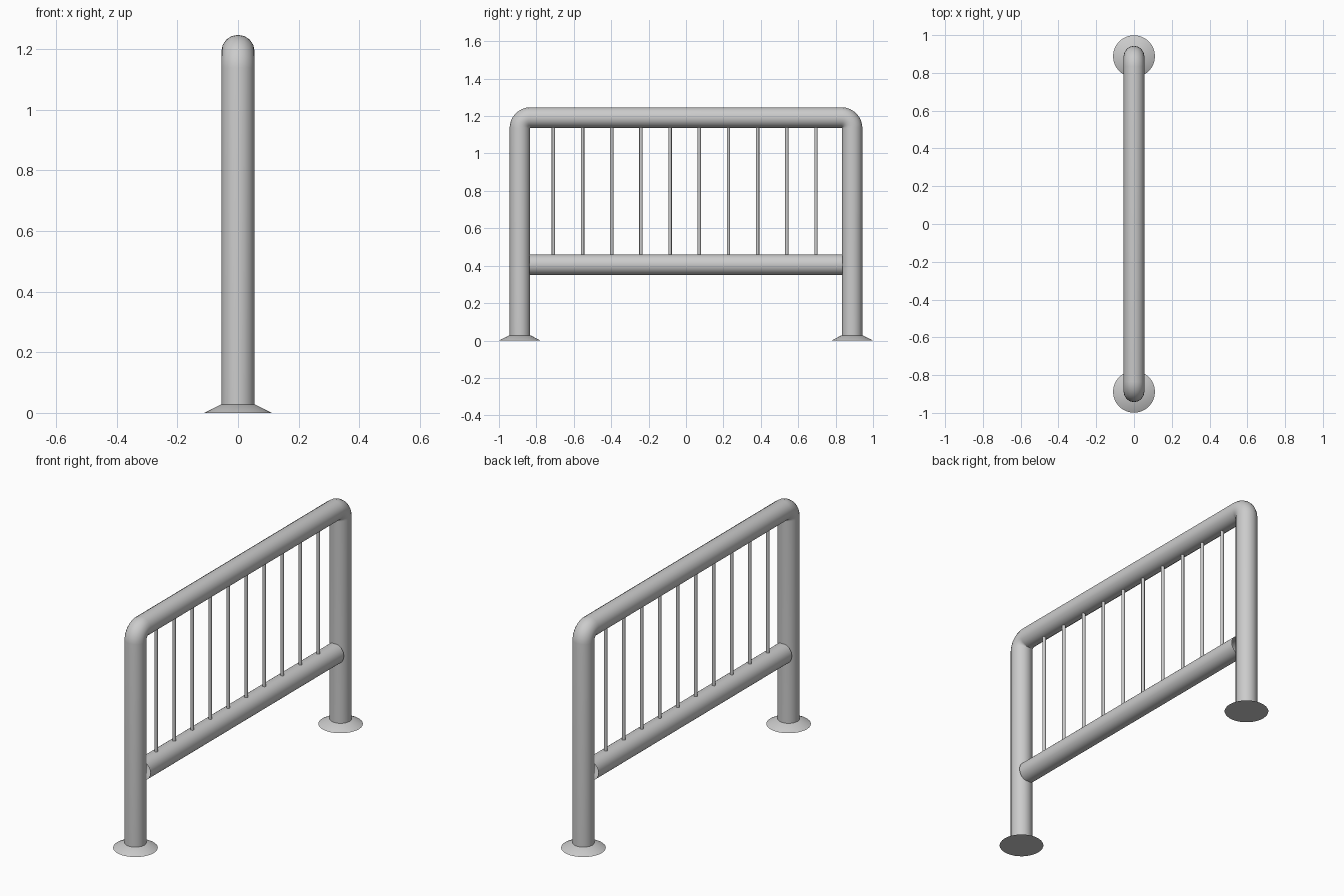
import bpy, math

if "Cube" in bpy.data.objects:
    bpy.data.objects.remove(bpy.data.objects["Cube"])

R = 0.055          # tube radius
POST_Y = 0.888     # post axis
TOP_Z = 1.192      # top rail axis
RAIL_Z = 0.405     # lower rail axis
BEND = 0.056       # bend radius of the frame centreline


def smooth(obj):
    bpy.ops.object.select_all(action='DESELECT')
    obj.select_set(True)
    bpy.context.view_layer.objects.active = obj
    bpy.ops.object.shade_smooth_by_angle(angle=math.radians(40))


def cylinder(name, radius, length, loc, rot=(0, 0, 0), sides=32, fill='NGON'):
    bpy.ops.mesh.primitive_cylinder_add(vertices=sides, radius=radius, depth=length,
                                        location=loc, rotation=rot, end_fill_type=fill)
    obj = bpy.context.object
    obj.name = name
    smooth(obj)
    return obj


# Bent tube: both posts and the top rail in one sweep
half = [(POST_Y, 0.02)]
for i in range(9):
    a = math.radians(90 * i / 8)
    half.append((POST_Y - BEND + BEND * math.cos(a), TOP_Z - BEND + BEND * math.sin(a)))
path = half + [(-y, z) for y, z in reversed(half)]
curve = bpy.data.curves.new("frame_tube", 'CURVE')
curve.dimensions = '3D'
curve.bevel_depth = R
curve.bevel_resolution = 6
spline = curve.splines.new('POLY')
spline.points.add(len(path) - 1)
for p, (y, z) in zip(spline.points, path):
    p.co = (0, y, z, 1)
frame = bpy.data.objects.new("frame_tube", curve)
bpy.context.collection.objects.link(frame)
bpy.ops.object.select_all(action='DESELECT')
frame.select_set(True)
bpy.context.view_layer.objects.active = frame
bpy.ops.object.convert(target='MESH')
smooth(bpy.context.object)

# Lower rail: open-ended tube between the posts
cylinder("lower_rail", R, 1.676, (0, 0, RAIL_Z), (math.pi / 2, 0, 0), fill='NOTHING')

# Ten thin vertical bars
for i in range(10):
    cylinder(f"bar_{i + 1}", 0.009, 0.72, (0, -0.709 + 0.156 * i, 0.8), sides=16)

# Conical foot flanges
for name, y in (("front_foot", -POST_Y), ("back_foot", POST_Y)):
    bpy.ops.mesh.primitive_cone_add(vertices=32, radius1=0.111, radius2=R + 0.001,
                                    depth=0.028, location=(0, y, 0.014))
    foot = bpy.context.object
    foot.name = name
    smooth(foot)
